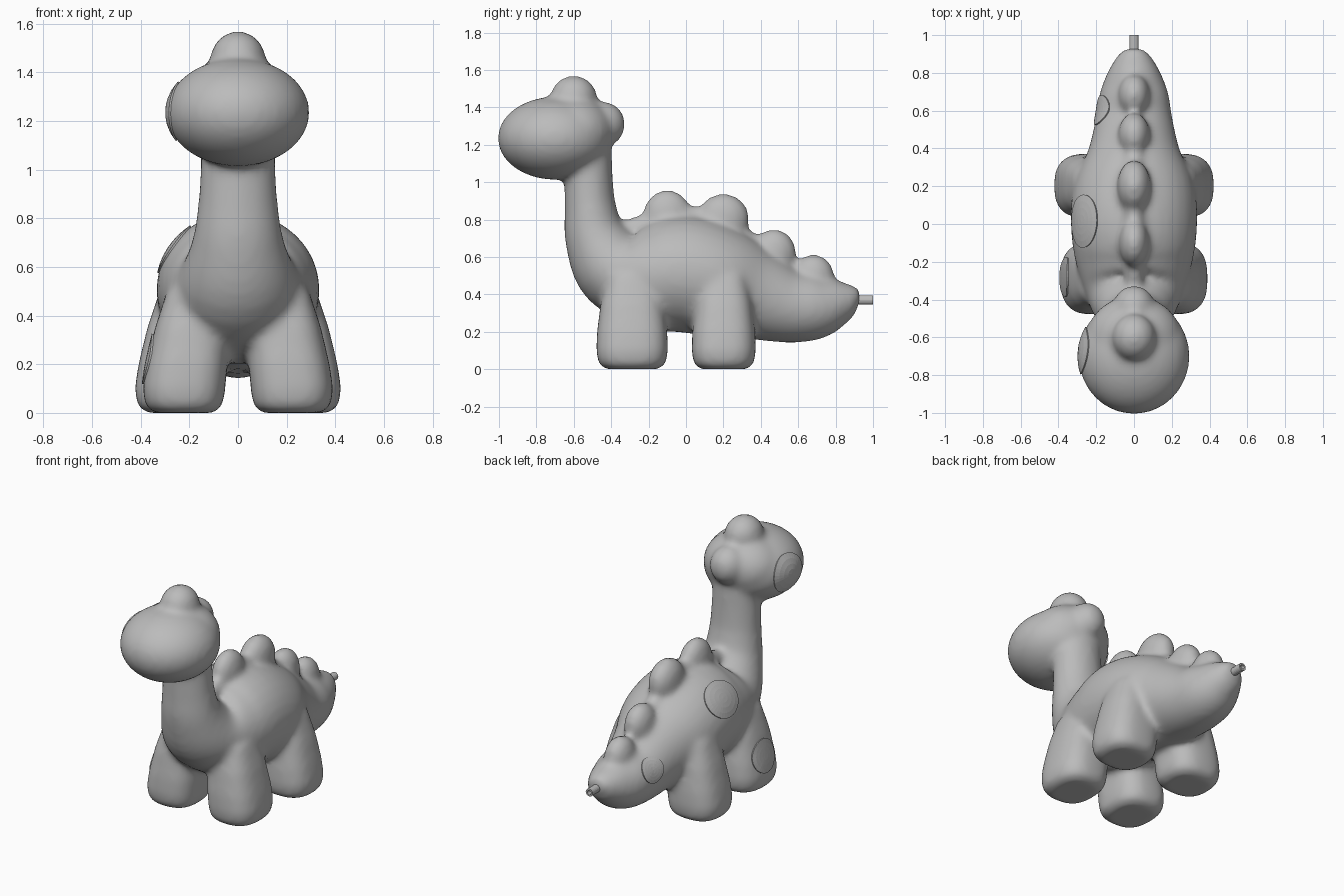
import bpy, bmesh, math
from mathutils import Vector, Matrix
from mathutils.bvhtree import BVHTree

cube = bpy.data.objects.get("Cube")
if cube:
    bpy.data.objects.remove(cube, do_unlink=True)

grey = bpy.data.materials.new("clay_grey")
grey.use_nodes = True
grey.diffuse_color = (0.5, 0.5, 0.5, 1)
grey.node_tree.nodes["Principled BSDF"].inputs["Base Color"].default_value = (0.5, 0.5, 0.5, 1)

X, Y, Z = Vector((1, 0, 0)), Vector((0, 1, 0)), Vector((0, 0, 1))


def add_object(name, bm):
    bmesh.ops.recalc_face_normals(bm, faces=bm.faces[:])
    mesh = bpy.data.meshes.new(name)
    bm.to_mesh(mesh)
    bm.free()
    obj = bpy.data.objects.new(name, mesh)
    bpy.context.collection.objects.link(obj)
    mesh.materials.append(grey)
    return obj


def spline(points, steps=5):
    """Smooth curve through stations of any dimension."""
    pts = [Vector(p) for p in points]
    pts = [pts[0] * 2 - pts[1]] + pts + [pts[-1] * 2 - pts[-2]]
    out = []
    for a, b, c, d in zip(pts, pts[1:], pts[2:], pts[3:]):
        for i in range(steps):
            t = i / steps
            out.append(0.5 * (2 * b + (c - a) * t + (2 * a - 5 * b + 4 * c - d) * t ** 2
                              + (3 * b - a - 3 * c + d) * t ** 3))
    return out + [pts[-2]]


def loft(bm, rings, power=2, sides=32):
    """Closed skin over rings given as (centre, side axis, other axis)."""
    loops = []
    for centre, u, v in rings:
        loop = []
        for i in range(sides):
            a = math.tau * i / sides
            c, s = math.cos(a), math.sin(a)
            p = centre + u * math.copysign(abs(c) ** (2 / power), c)
            loop.append(bm.verts.new(p + v * math.copysign(abs(s) ** (2 / power), s)))
        loops.append(loop)
    for low, high in zip(loops, loops[1:]):
        for i in range(sides):
            j = (i + 1) % sides
            bm.faces.new((low[i], low[j], high[j], high[i]))
    bm.faces.new(loops[0])
    bm.faces.new(loops[-1])


def sweep(bm, stations):
    """Tube in the middle plane; each station is y, z, half width, half depth."""
    path = spline([s[:2] + s[2:] for s in stations])
    rings = []
    for i, p in enumerate(path):
        a, b = path[max(i - 1, 0)], path[min(i + 1, len(path) - 1)]
        t = Vector((0, b[0] - a[0], b[1] - a[1])).normalized()
        rings.append((Vector((0, p[0], p[1])), X * p[2], t.cross(X) * p[3]))
    loft(bm, rings)


def blob(bm, y, z, rx, ry, rz):
    m = Matrix.Translation((0, y, z)) @ Matrix.Diagonal((rx, ry, rz, 1))
    bmesh.ops.create_uvsphere(bm, u_segments=32, v_segments=20, radius=1, matrix=m)


bm = bmesh.new()

# neck, chest, belly and tail in one sweep
sweep(bm, [(-.53, 1.22, .15, .13), (-.52, 1.0, .155, .13), (-.51, .85, .165, .14),
           (-.48, .7, .19, .17), (-.38, .55, .25, .23), (-.2, .5, .31, .29),
           (0, .51, .335, .315), (.2, .46, .32, .295), (.38, .395, .245, .245),
           (.55, .34, .205, .2), (.7, .335, .18, .175), (.82, .36, .13, .125),
           (.9, .38, .08, .07), (.93, .38, .04, .03)])

# ridge joining the back bumps
sweep(bm, [(y, z, .05, .05) for y, z in
           ((-.4, .72), (-.15, .8), (.05, .82), (.22, .76), (.38, .66), (.55, .53), (.75, .45))])

# back bumps
blob(bm, -.1, .82, .08, .13, .14)
blob(bm, .2, .8, .09, .14, .14)
blob(bm, .47, .62, .085, .12, .13)
blob(bm, .68, .49, .085, .115, .125)

# head: muzzle, skull, crest and nape bump
blob(bm, -.7, 1.235, .295, .307, .222)
blob(bm, -.6, 1.27, .25, .22, .19)
blob(bm, -.6, 1.45, .115, .125, .12)
blob(bm, -.44, 1.31, .11, .115, .12)

# legs, mirrored
for y, foot_x, depth, width in ((-.288, .222, .192, .17), (.202, .245, .172, .18)):
    for side in (-1, 1):
        rings = []
        for z, scale in ((0, .7), (.012, .84), (.04, .95), (.1, 1), (.2, .98), (.35, .88), (.5, .7)):
            x = foot_x - .12 * max(z - .1, 0)
            rings.append((Vector((side * x, y, z)), X * width * scale, Y * depth * scale))
        loft(bm, rings, power=2.7)

# fuse everything into one soft skin
body = add_object("dinosaur_body", bm)
remesh = body.modifiers.new("fuse", 'REMESH')
remesh.mode = 'VOXEL'
remesh.voxel_size = .018
remesh.use_smooth_shade = True
soften = body.modifiers.new("soften", 'SMOOTH')
soften.factor = .5
soften.iterations = 12
bpy.context.view_layer.update()
graph = bpy.context.evaluated_depsgraph_get()
skin = bpy.data.meshes.new_from_object(body.evaluated_get(graph))
body.modifiers.clear()
body.data = skin
skin.materials.clear()
skin.materials.append(grey)
for face in skin.polygons:
    face.use_smooth = True
    face.material_index = 0
tree = BVHTree.FromPolygons([v.co for v in skin.vertices], [p.vertices[:] for p in skin.polygons])


def patch(name, centre, normal, along, across):
    """Thin round plate that follows the skin."""
    n = Vector(normal).normalized()
    u = (Y - n * Y.dot(n)).normalized()
    v = n.cross(u)
    bm = bmesh.new()
    bmesh.ops.create_circle(bm, cap_ends=True, cap_tris=True, segments=32, radius=1)
    bmesh.ops.subdivide_edges(bm, edges=[e for e in bm.edges if not e.is_boundary], cuts=3)
    for vert in bm.verts:
        p = Vector(centre) + u * vert.co.x * along + v * vert.co.y * across
        hit = tree.ray_cast(p + n * .2, -n)[0]
        vert.co = (hit or p) + n * .004
    obj = add_object(name, bm)
    solid = obj.modifiers.new("thickness", 'SOLIDIFY')
    solid.thickness = .008
    solid.offset = 0
    return obj


# round spots on the right side only
patch("head_spot", (-.28, -.67, 1.24), (-1, 0, 0), .125, .12)
patch("back_spot", (-.25, .015, .66), (-.7, 0, .7), .14, .115)
patch("leg_spot", (-.36, -.28, .22), (-1, 0, .15), .105, .105)
patch("tail_spot", (-.17, .6, .41), (-.93, .2, .3), .08, .08)

# hollow pin at the tail tip
bm = bmesh.new()
loft(bm, [(Vector((0, y, .37)), X * r, Z * r) for y, r in
          ((.85, .025), (1, .025), (1, .014), (.97, .014))], sides=20)
pin = add_object("tail_pin", bm)
